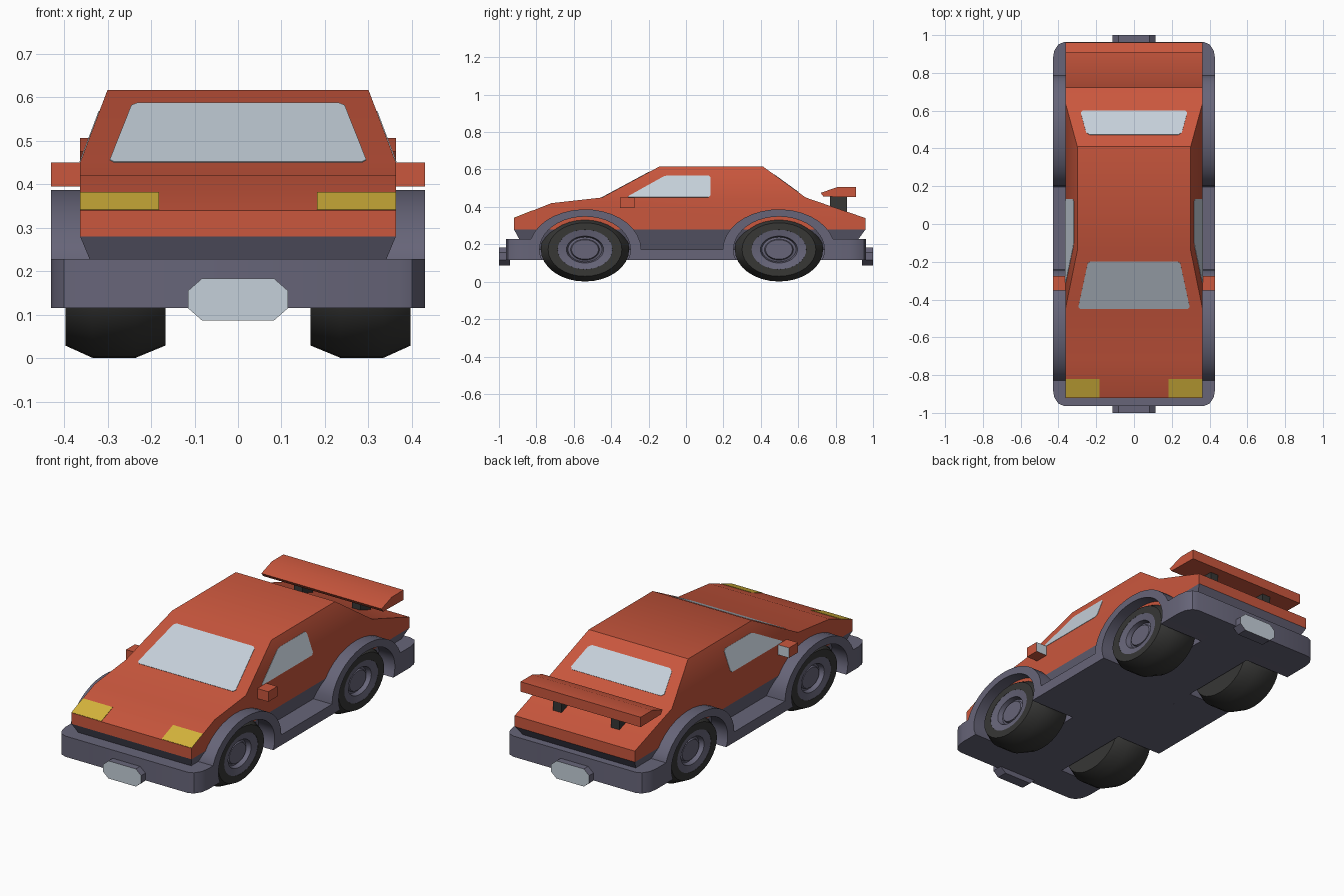
import bpy, bmesh, math
from mathutils import Vector

old = bpy.data.objects.get("Cube")
if old:
    bpy.data.objects.remove(old, do_unlink=True)


def material(name, rgb):
    m = bpy.data.materials.new(name)
    m.use_nodes = True
    m.diffuse_color = (*rgb, 1)
    m.node_tree.nodes["Principled BSDF"].inputs["Base Color"].default_value = (*rgb, 1)
    return m


RED = material("red paint", (0.59, 0.095, 0.047))
GREY = material("grey trim", (0.135, 0.13, 0.19))
GLASS = material("pale glass", (0.56, 0.63, 0.70))
YELLOW = material("yellow lamp", (0.67, 0.46, 0.045))
BLACK = material("black rubber", (0.038, 0.038, 0.036))


def finish(bm, name, *mats):
    bmesh.ops.recalc_face_normals(bm, faces=bm.faces)
    me = bpy.data.meshes.new(name)
    bm.to_mesh(me)
    bm.free()
    for m in mats:
        me.materials.append(m)
    ob = bpy.data.objects.new(name, me)
    bpy.context.collection.objects.link(ob)
    return ob


def prism(points, axis, a, b):
    """Extrude a 2D outline along one axis from a to b."""
    place = {"x": lambda p, d: (d, p[0], p[1]),
             "y": lambda p, d: (p[0], d, p[1]),
             "z": lambda p, d: (p[0], p[1], d)}[axis]
    bm = bmesh.new()
    near = [bm.verts.new(place(p, a)) for p in points]
    far = [bm.verts.new(place(p, b)) for p in points]
    bm.faces.new(near)
    bm.faces.new(far)
    for i in range(len(points)):
        bm.faces.new((near[i - 1], near[i], far[i], far[i - 1]))
    bmesh.ops.recalc_face_normals(bm, faces=bm.faces)
    return bm


def plate(name, corners, mat, rounding=0.0):
    """Thin pane lying on a body surface."""
    bm = bmesh.new()
    bm.faces.new([bm.verts.new(c) for c in corners])
    if rounding:
        bmesh.ops.bevel(bm, geom=bm.verts[:], offset=rounding, segments=1, affect="VERTICES")
    face = bm.faces[:][0]
    face.normal_update()
    n = face.normal.copy()
    if n.dot(face.calc_center_median() - Vector((0, 0, 0.3))) < 0:
        n.negate()
    ext = bmesh.ops.extrude_face_region(bm, geom=[face], use_keep_orig=True)
    for v in ext["geom"]:
        if isinstance(v, bmesh.types.BMVert):
            v.co += n * 0.002
    return finish(bm, name, mat)


def arc(cy, cz, ry, rz, start, end, steps):
    """Points along an ellipse, angles in degrees."""
    angles = [math.radians(start + (end - start) * i / steps) for i in range(steps + 1)]
    return [(cy + ry * math.cos(t), cz + rz * math.sin(t)) for t in angles]


HALF, ROOF, WIDE = 0.363, 0.30, 0.43
BELT, TOP = 0.45, 0.617
FLOOR, BUMPER = 0.115, 0.228
WHEELS = {"front": -0.54, "rear": 0.497}
AXLE = 0.172
SIDES = {"left": 1, "right": -1}

# Red body, with the cabin drawn up from the deck
bm = prism([(-0.92, 0.28), (-0.92, 0.34), (-0.72, 0.42), (-0.45, BELT),
            (0.64, BELT), (0.96, 0.34), (0.96, 0.28)], "x", -HALF, HALF)
deck = max(bm.faces, key=lambda f: f.calc_center_median().z)
roof = bmesh.ops.extrude_discrete_faces(bm, faces=[deck])["faces"][0]
for v in roof.verts:
    v.co = (math.copysign(ROOF, v.co.x), -0.14 if v.co.y < 0 else 0.41, TOP)
smooth = [finish(bm, "body", RED)]

# Tapered skirt under the body
bm = bmesh.new()
bmesh.ops.create_cube(bm, size=1)
for v in bm.verts:
    high = v.co.z > 0
    x = HALF if high else 0.317
    y = (-0.92 if high else -0.86) if v.co.y < 0 else (0.96 if high else 0.88)
    v.co = (math.copysign(x, v.co.x), y, 0.28 if high else 0.17)
finish(bm, "skirt", GREY)

# Side fenders: arches over the wheels, a sill between, open wells below
fender = arc(WHEELS["front"], AXLE, 0.30, 0.215, 165, 0, 16)
fender += arc(WHEELS["rear"], AXLE, 0.30, 0.215, 180, 15, 16)
front_end, rear_end = fender[0][0], fender[-1][0]
fender.append((rear_end, FLOOR))
for end in ("rear", "front"):
    fender += arc(WHEELS[end], AXLE, 0.243, 0.176, -18.9, 198.9, 24)
fender.append((front_end, FLOOR))
for side, s in SIDES.items():
    smooth.append(finish(prism(fender, "x", s * 0.155, s * WIDE), f"{side}_fender", GREY))

# Floor between the wheels
finish(prism([(front_end, FLOOR), (front_end, 0.2), (rear_end, 0.2), (rear_end, FLOOR)],
             "x", -0.155, 0.155), "floor", GREY)

# Bumpers with rounded corners
for end, s, inner in (("front", -1, front_end), ("rear", 1, rear_end)):
    plan = [(WIDE, inner)]
    plan += arc(WIDE - 0.06, s * 0.873, 0.06, s * 0.09, 0, 90, 3)
    plan += arc(0.06 - WIDE, s * 0.873, 0.06, s * 0.09, 90, 180, 3)
    plan.append((-WIDE, inner))
    smooth.append(finish(prism(plan, "z", FLOOR, BUMPER), f"{end}_bumper", GREY))


# Wheels: a lathed section, stretched lengthwise
def lathe(name, section, mat, s, y, sides=32):
    bm = bmesh.new()
    rings = []
    for x, r in section:
        rings.append([bm.verts.new((s * x, y + p, AXLE + q))
                      for p, q in arc(0, 0, r * 1.38, r, 0, 360 - 360 / sides, sides - 1)])
    for a, b in zip(rings, rings[1:]):
        for i in range(sides):
            j = (i + 1) % sides
            bm.faces.new((a[i], a[j], b[j], b[i]))
    bm.faces.new(rings[0])
    bm.faces.new(rings[-1])
    return finish(bm, name, mat)


TYRE = [(0.167, 0.10), (0.167, 0.143), (0.235, 0.171), (0.335, 0.171),
        (0.397, 0.143), (0.397, 0.106), (0.36, 0.10)]
RIM = [(0.35, 0.106), (0.396, 0.106), (0.388, 0.072), (0.362, 0.066),
       (0.366, 0.056), (0.376, 0.052)]
for side, s in SIDES.items():
    for end, y in WHEELS.items():
        smooth.append(lathe(f"{end}_{side}_tyre", TYRE, BLACK, s, y))
        smooth.append(lathe(f"{end}_{side}_rim", RIM, GREY, s, y))

# Windows
wind = lambda x, z: (x, -0.45 + (z - BELT) * 0.31 / (TOP - BELT), z)
back = lambda x, z: (x, 0.64 - (z - BELT) * 0.23 / (TOP - BELT), z)
door = lambda s, y, z: (s * (HALF - (z - BELT) * (HALF - ROOF) / (TOP - BELT)), y, z)
plate("windscreen", [wind(-0.297, BELT), wind(0.297, BELT), wind(0.243, 0.586),
                     wind(-0.243, 0.586)], GLASS, 0.012)
plate("rear_window", [back(-0.285, 0.479), back(0.285, 0.479), back(0.25, 0.572),
                      back(-0.25, 0.572)], GLASS, 0.015)
for side, s in SIDES.items():
    plate(f"{side}_door_window", [door(s, -0.32, 0.451), door(s, -0.11, 0.568),
                                  door(s, 0.132, 0.568), door(s, 0.132, 0.451)], GLASS, 0.012)

    # Headlamps on the nose slope
    nose = lambda x, y: (s * x, y, 0.34 + (y + 0.92) * 0.4)
    plate(f"{side}_headlamp", [nose(0.182, -0.919), nose(HALF, -0.919),
                               nose(HALF, -0.82), nose(0.182, -0.82)], YELLOW)

    # Door mirror with a glass rear face
    bm = prism([(-0.352, 0.395), (-0.352, 0.45), (-0.275, 0.45), (-0.275, 0.395)],
               "x", s * 0.34, s * WIDE)
    for f in bm.faces:
        f.material_index = int(f.normal.y > 0.9)
    finish(bm, f"{side}_mirror", RED, GLASS)

    # Spoiler support
    finish(prism([(0.77, 0.36), (0.77, 0.465), (0.86, 0.465), (0.86, 0.36)],
                 "x", s * 0.15, s * 0.20), f"{side}_spoiler_support", BLACK)

# Spoiler blade
smooth.append(finish(prism([(0.72, 0.475), (0.81, 0.506), (0.91, 0.506), (0.91, 0.452),
                            (0.735, 0.455)], "x", -HALF, HALF), "spoiler", RED))

# Number plates with pale outer faces
octagon = [(-0.115, 0.115), (-0.115, 0.155), (-0.083, 0.183), (0.083, 0.183),
           (0.115, 0.155), (0.115, 0.115), (0.083, 0.087), (-0.083, 0.087)]
for end, s in (("front", -1), ("rear", 1)):
    bm = prism(octagon, "y", s * 0.94, s * 1.0)
    for f in bm.faces:
        f.material_index = int(f.normal.y * s > 0.9)
    finish(bm, f"{end}_number_plate", GREY, GLASS)

# Smooth the rounded parts, keeping sharp edges
bpy.ops.object.select_all(action="DESELECT")
for ob in smooth:
    ob.select_set(True)
bpy.context.view_layer.objects.active = smooth[0]
bpy.ops.object.shade_smooth_by_angle(angle=math.radians(30))
